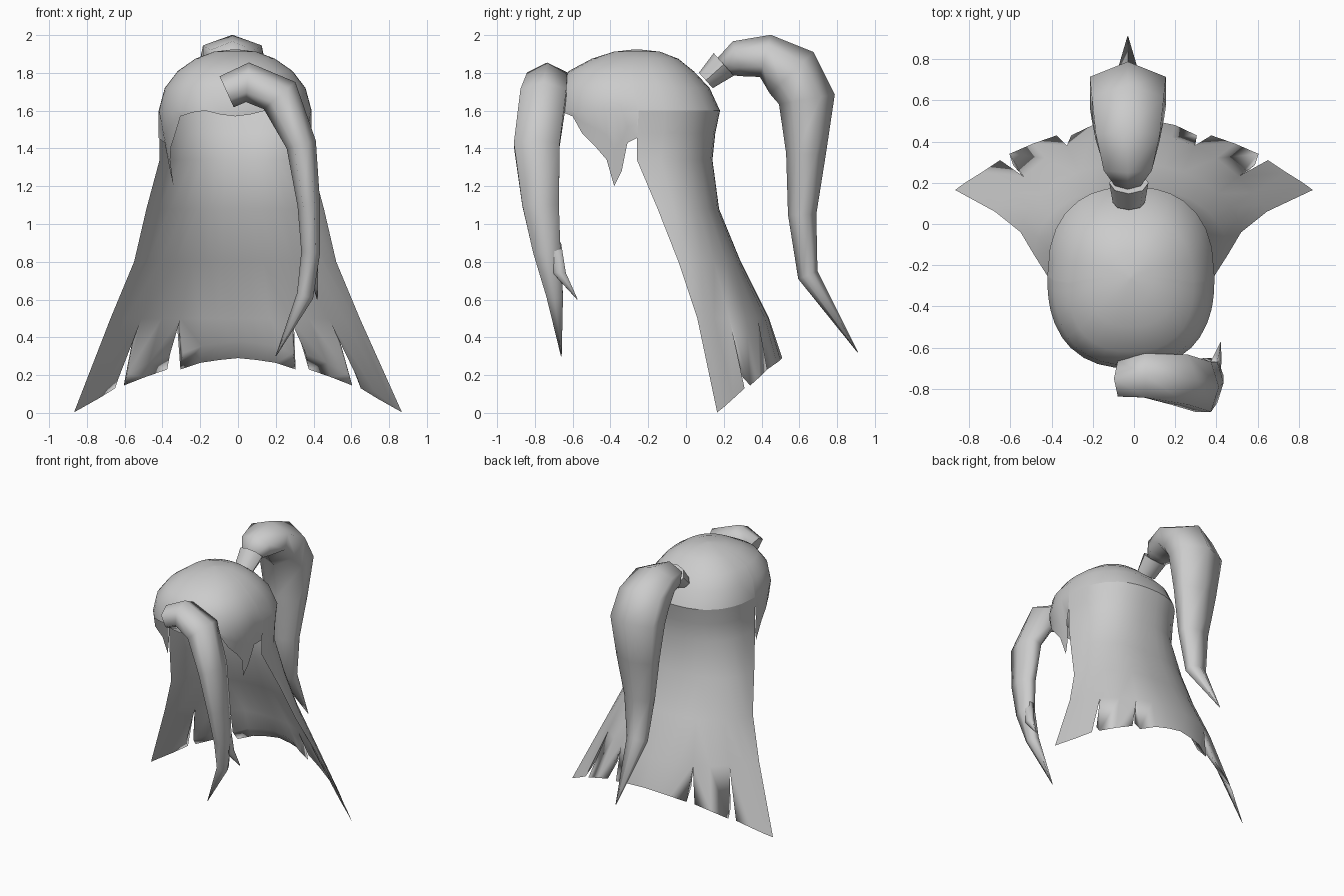
import bpy, bmesh, math
from mathutils import Vector

cube = bpy.data.objects.get("Cube")
if cube:
    bpy.data.objects.remove(cube)

hair = bpy.data.materials.new("hair_grey")
hair.use_nodes = True
hair.diffuse_color = (0.6, 0.6, 0.6, 1)
hair.node_tree.nodes["Principled BSDF"].inputs["Base Color"].default_value = (0.6, 0.6, 0.6, 1)

MID_X, MID_Y, RX, RY, POW = -0.015, -0.26, 0.405, 0.44, 2.4
X, Y = Vector((1, 0, 0)), Vector((0, 1, 0))


def finish(name, bm, angle):
    bmesh.ops.remove_doubles(bm, verts=bm.verts, dist=0.0005)
    bmesh.ops.recalc_face_normals(bm, faces=bm.faces)
    mesh = bpy.data.meshes.new(name)
    bm.to_mesh(mesh)
    bm.free()
    mesh.materials.append(hair)
    obj = bpy.data.objects.new(name, mesh)
    bpy.context.collection.objects.link(obj)
    bpy.ops.object.select_all(action='DESELECT')
    obj.select_set(True)
    bpy.context.view_layer.objects.active = obj
    bpy.ops.object.shade_smooth_by_angle(angle=math.radians(angle))


def skin(bm, rows, closed=False):
    """Join rows of equal length with quads."""
    n = len(rows[0])
    for a, b in zip(rows, rows[1:]):
        for i in range(n if closed else n - 1):
            j = (i + 1) % n
            bm.faces.new((a[i], a[j], b[j], b[i]))


def arc(t):
    return max(0, 1 - abs(t) ** POW) ** (1 / POW)


def loft(name, sections, across, sides=6, angle=85):
    """Tapering strand through (x, y, z, half size along across, half size in the bend)."""
    bm = bmesh.new()
    pts = [Vector(s[:3]) for s in sections]
    rows = []
    for k, (p, s) in enumerate(zip(pts, sections)):
        t = (pts[min(k + 1, len(pts) - 1)] - pts[max(k - 1, 0)]).normalized()
        up = across.cross(t).normalized()
        rows.append([bm.verts.new(p + across * math.sin(a) * s[3] * 1.12 + up * math.cos(a) * s[4])
                     for a in (math.tau * i / sides for i in range(sides))])
    skin(bm, rows, True)
    bm.faces.new(rows[0])
    bm.faces.new(rows[-1])
    finish(name, bm, angle)


# Cap: half outline from forehead to nape as (x, y, rim height), then mirrored
half = [(x, MID_Y - RY * arc(x / RX), z) for x, z in ((0, 1.57), (.08, 1.58), (.16, 1.6), (.23, 1.59))]
half += [(RX * arc((y - MID_Y) / RY), y, z) for y, z in
         ((-.6, 1.57), (-.55, 1.48), (-.48, 1.41), (-.42, 1.34), (-.38, 1.2),
          (-.34, 1.28), (-.31, 1.43), (-.26, 1.455), (-.25, 1.6))]
half += [(RX * u, MID_Y + RY * arc(u), 1.6) for u in (.97, .9, .79, .63, .47, .3, .15, 0)]
ring = half + [(-x, y, z) for x, y, z in half[-2:0:-1]]

bm = bmesh.new()
rows = []
for s, z, shift in ((.02, 1.925, 0), (.28, 1.912, 0), (.52, 1.875, -.01), (.75, 1.81, -.03),
                    (.92, 1.72, -.02), (1, 1.6, 0)):
    rows.append([bm.verts.new((MID_X + x * s, MID_Y + shift + (y - MID_Y) * s, z)) for x, y, rim in ring])
for f in (.5, 1):
    rows.append([bm.verts.new((MID_X + x * (1 - .45 * f * (1.6 - rim) * (y < -.27)), y, 1.6 - f * (1.6 - rim)))
                 for x, y, rim in ring])
skin(bm, rows, True)
bm.faces.new(rows[0])
finish("hair_cap", bm, 80)

# Back curtain: rows of (height, half width, side y, back y, roundness)
LEVELS = [(1.6, .405, -.26, .18, 2.4), (1.48, .4, -.26, .155, 2.4), (1.34, .4, -.26, .14, 2.3),
          (1.08, .47, -.15, .175, 2), (.8, .535, -.04, .29, 1.5), (.5, .66, .06, .44, 1.05)]
# Hem locks: shares of the width, and their lower ends as (x, y, z)
LOCKS = [((-.47, -.3, -.15, 0, .15, .3, .47),
          [(-.305, .43, .23), (-.2, .48, .265), (-.1, .5, .28), (0, .51, .29),
           (.1, .5, .28), (.2, .48, .265), (.305, .43, .23)])]
for m in (1, -1):
    LOCKS.append(([m * u for u in (.47, .63, .79)],
                  [(m * .375, .43, .23), (m * .49, .39, .19), (m * .605, .34, .145)]))
    LOCKS.append(([m * u for u in (.79, .9, .97, 1)],
                  [(m * .65, .31, .13), (m * .74, .25, .075), (m * .82, .2, .03), (m * .868, .165, .003)]))


def curtain_rows(bm, us, tips, thick):
    """Rows of one lock; a thickness gives the lining, which meets the outside at the edges."""
    out = []
    for z, w, side, back, b in LEVELS:
        row = []
        for u in us:
            gap = thick * min(1, (1.6 - z) / .26) * (1 - abs(u) ** 6)
            y = side + (back - side) * max(0, 1 - abs(u) ** 2.4) ** (1 / b)
            row.append(bm.verts.new((MID_X + (w - gap) * u, y - gap, z)))
        out.append(row)
    row = []
    for x, y, z in tips:
        gap = thick * (1 - (abs(x) / .868) ** 3)
        row.append(bm.verts.new((x * (1 - gap), y - gap * 1.8, z + gap * 2)))
    return out + [row]


bm = bmesh.new()
for us, tips in LOCKS:
    outer = curtain_rows(bm, us, tips, 0)
    inner = curtain_rows(bm, us, tips, .045)
    skin(bm, outer)
    skin(bm, inner)
    skin(bm, [outer[-1], inner[-1]])
    # Close the cut sides of the hem
    for i in (0, -1):
        if abs(us[i]) < 1:
            skin(bm, [[r[i] for r in outer[-2:]], [r[i] for r in inner[-2:]]])
finish("back_curtain", bm, 120)

# Ponytail and its tie
loft("ponytail_tie", [(-.025, .105, 1.76, .07, .055), (-.025, .2, 1.845, .085, .08)], X, 8, 50)
TAIL = [(.19, 1.835, .06, .05), (.27, 1.875, .12, .095), (.42, 1.89, .16, .115),
        (.56, 1.8, .18, .16), (.64, 1.66, .19, .15), (.635, 1.37, .155, .105),
        (.615, 1.05, .11, .075), (.645, .73, .075, .055), (.91, .32, .002, .002)]
loft("ponytail", [(-.03, *section) for section in TAIL], X)

# Long front lock with a small split end
loft("front_lock", [(-.06, -.75, 1.7, .09, .09), (.05, -.735, 1.75, .11, .105), (.22, -.755, 1.68, .125, .11),
                    (.335, -.79, 1.42, .125, .08), (.375, -.77, 1.1, .1, .06),
                    (.385, -.737, .85, .075, .05), (.355, -.695, .62, .045, .045),
                    (.2, -.66, .3, .002, .002)], Y)
loft("front_lock_split_end", [(.39, -.71, .9, .05, .03), (.4, -.67, .74, .035, .025),
                              (.42, -.575, .6, .002, .002)], Y)
